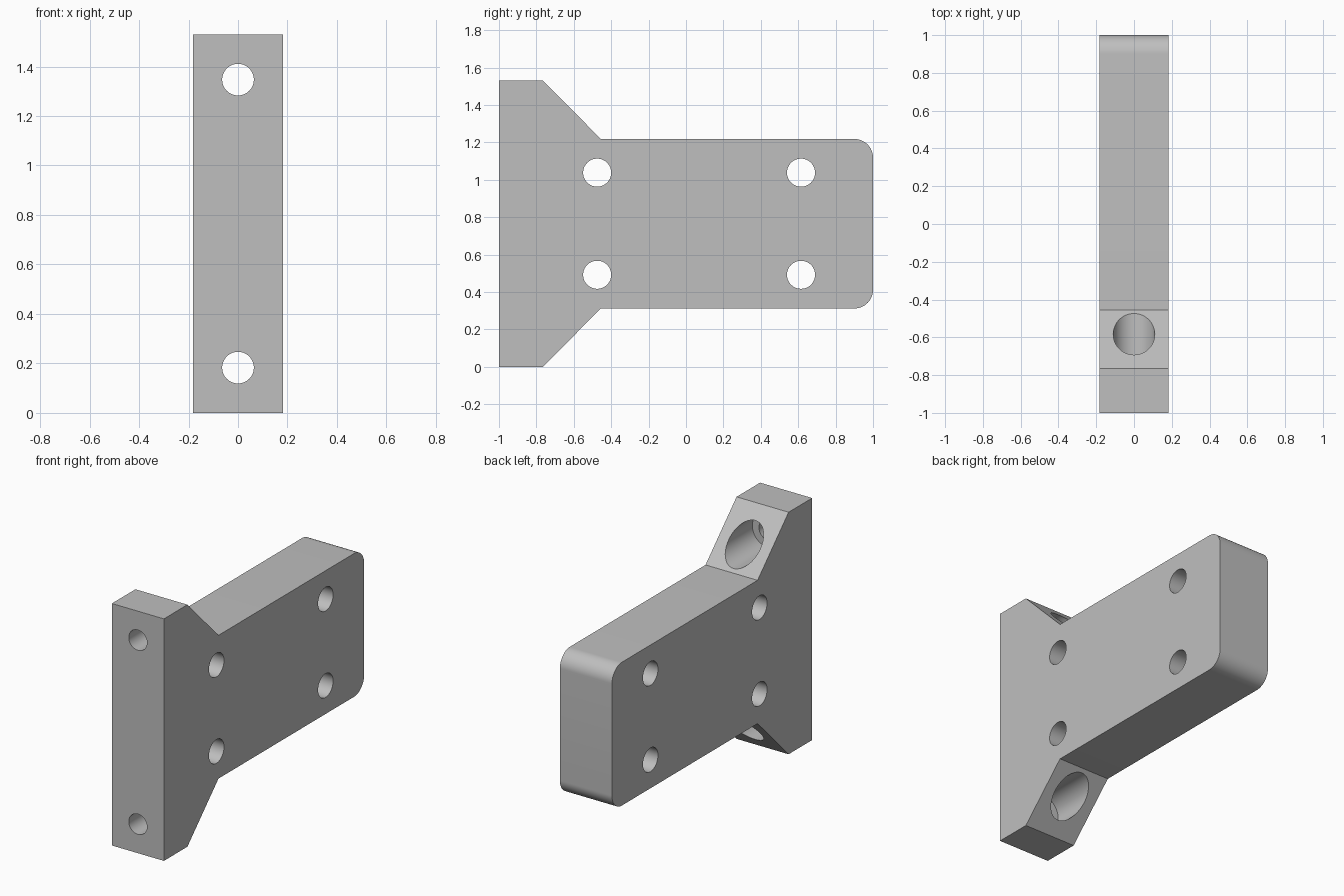
import bpy, bmesh
from math import sin, cos, pi
from mathutils import Vector

cube = bpy.data.objects.get("Cube")
if cube:
    bpy.data.objects.remove(cube, do_unlink=True)

HALF_W = 0.182      # half thickness along x
MID = 0.765         # height of the symmetry plane
PLATE = 0.453       # half height of the plate
FILLET = 0.1

grey = bpy.data.materials.new("plain_grey")
grey.use_nodes = True
colour = (0.52, 0.52, 0.52, 1)
grey.diffuse_color = colour
grey.node_tree.nodes["Principled BSDF"].inputs["Base Color"].default_value = colour


def add_object(name, bm):
    bmesh.ops.recalc_face_normals(bm, faces=bm.faces)
    mesh = bpy.data.meshes.new(name)
    bm.to_mesh(mesh)
    bm.free()
    mesh.materials.append(grey)
    obj = bpy.data.objects.new(name, mesh)
    bpy.context.collection.objects.link(obj)
    return obj


def drill(target, start, end, radius, segments=64):
    """Cut a round hole between two points."""
    start, end = Vector(start), Vector(end)
    axis = end - start
    bm = bmesh.new()
    bmesh.ops.create_cone(bm, cap_ends=True, segments=segments, radius1=radius,
                          radius2=radius, depth=axis.length)
    cutter = add_object("hole_cutter", bm)
    cutter.rotation_euler = axis.to_track_quat('Z', 'Y').to_euler()
    cutter.location = (start + end) / 2
    cutter.hide_render = True
    mod = target.modifiers.new("hole", 'BOOLEAN')
    mod.operation = 'DIFFERENCE'
    mod.solver = 'EXACT'
    mod.object = cutter
    bpy.context.view_layer.objects.active = target
    bpy.ops.object.modifier_apply(modifier=mod.name)
    bpy.data.objects.remove(cutter, do_unlink=True)


# Upper half of the side profile, mirrored to make the full outline
upper = [(-1, MID), (-0.765, MID), (-0.455, PLATE)]
for i in range(17):
    a = pi / 2 * (1 - i / 16)
    upper.append((1 - FILLET + FILLET * cos(a), PLATE - FILLET + FILLET * sin(a)))
outline = upper + [(y, -z) for y, z in reversed(upper)]

# Bracket body
bm = bmesh.new()
face = bm.faces.new([bm.verts.new((-HALF_W, y, MID + z)) for y, z in outline])
extruded = bmesh.ops.extrude_face_region(bm, geom=[face])["geom"]
bmesh.ops.translate(bm, vec=(2 * HALF_W, 0, 0),
                    verts=[v for v in extruded if isinstance(v, bmesh.types.BMVert)])
bracket = add_object("mounting_bracket", bm)

for side in (-1, 1):
    # Cross holes through the plate
    z = MID + side * 0.273
    for y in (-0.475, 0.615):
        drill(bracket, (-0.5, y, z), (0.5, y, z), 0.075)
    # Flange bolt holes, counterbored from the sloped shoulders
    z = MID + side * 0.582
    drill(bracket, (0, -0.82, z), (0, -0.3, z), 0.11)
    drill(bracket, (0, -1.2, z), (0, -0.7, z), 0.064)

# Smooth the rounded surfaces, keep the edges sharp
bpy.ops.object.select_all(action='DESELECT')
bracket.select_set(True)
bpy.context.view_layer.objects.active = bracket
bpy.ops.object.shade_smooth_by_angle(angle=pi / 6)
